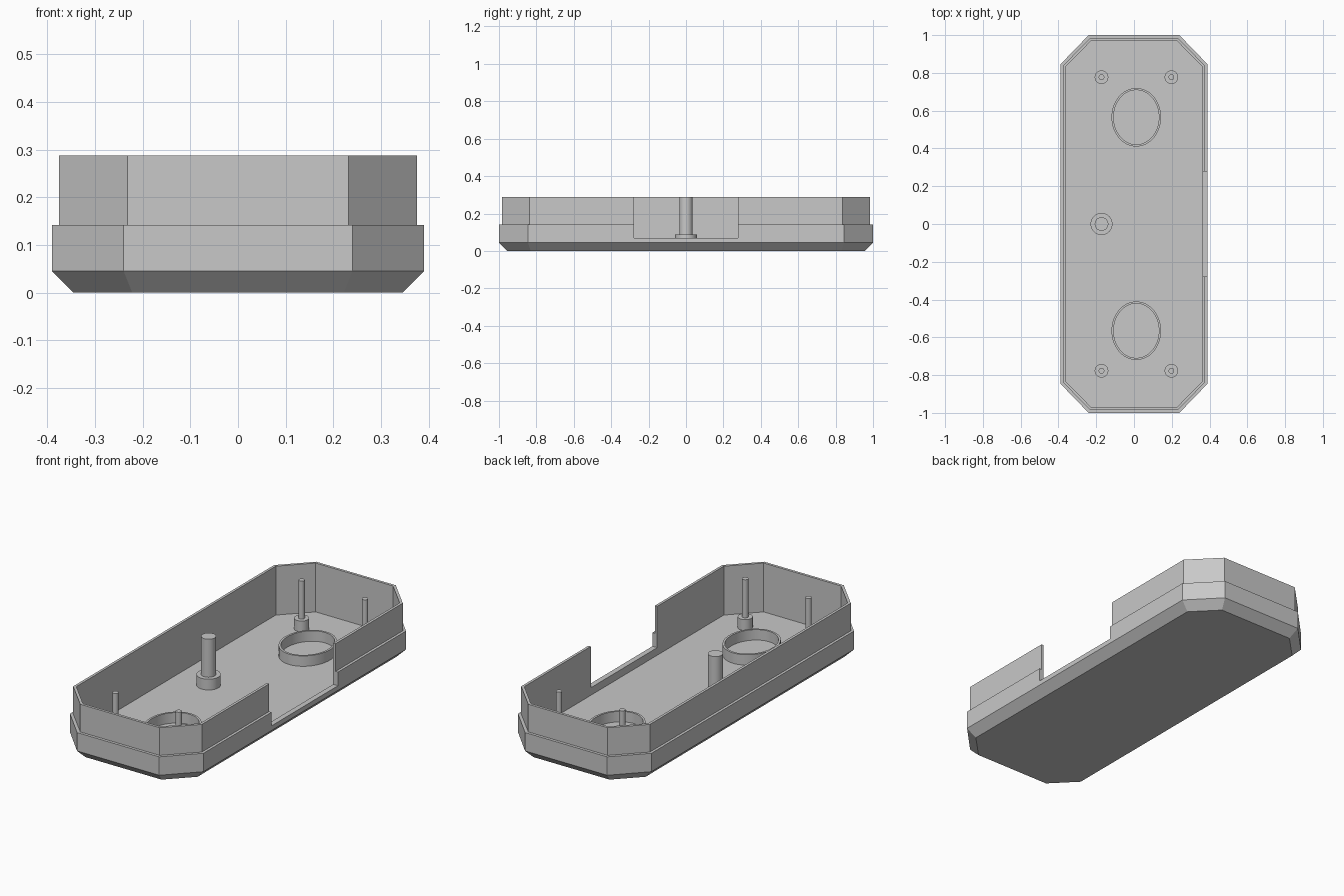
import bpy
import bmesh
import math

cube = bpy.data.objects.get("Cube")
if cube:
    bpy.data.objects.remove(cube, do_unlink=True)

FLOOR, RIM = 0.03, 0.288
grey = bpy.data.materials.new("light_grey")
grey.use_nodes = True
grey.diffuse_color = (0.58, 0.58, 0.58, 1)
grey.node_tree.nodes["Principled BSDF"].inputs["Base Color"].default_value = grey.diffuse_color


def loft(name, rings, closed=False, smooth=False):
    """Skin a stack of equal-length rings, capping the ends or closing the loop."""
    bm = bmesh.new()
    rows = [[bm.verts.new(p) for p in ring] for ring in rings]
    n = len(rows[0])
    pairs = list(zip(rows, rows[1:]))
    if closed:
        pairs.append((rows[-1], rows[0]))
    else:
        bm.faces.new(rows[0])
        bm.faces.new(rows[-1])
    for a, b in pairs:
        for i in range(n):
            j = (i + 1) % n
            bm.faces.new((a[i], a[j], b[j], b[i]))
    bmesh.ops.recalc_face_normals(bm, faces=bm.faces)
    mesh = bpy.data.meshes.new(name)
    bm.to_mesh(mesh)
    bm.free()
    mesh.materials.append(grey)
    obj = bpy.data.objects.new(name, mesh)
    bpy.context.collection.objects.link(obj)
    if smooth:
        bpy.ops.object.select_all(action='DESELECT')
        obj.select_set(True)
        bpy.context.view_layer.objects.active = obj
        bpy.ops.object.shade_smooth_by_angle(angle=math.radians(35))
    return obj


def octagon(hx, hy, cx, cy, z):
    """Rectangle with clipped corners; cx and cy are where the clips begin."""
    quarter = [(hx, cy), (cx, hy)]
    pts = quarter + [(-x, y) for x, y in reversed(quarter)]
    pts += [(-x, -y) for x, y in pts]
    return [(x, y, z) for x, y in pts]


def ellipse(cx, cy, rx, ry, z, n=48):
    return [(cx + rx * math.cos(2 * math.pi * i / n),
             cy + ry * math.sin(2 * math.pi * i / n), z) for i in range(n)]


# Tray shell: chamfered base, stepped wall and hollow inside
bottom = (0.345, 0.955, 0.222, 0.83)
lower = (0.39, 1.0, 0.24, 0.845)
upper = (0.376, 0.985, 0.232, 0.838)
inner = (0.362, 0.971, 0.226, 0.832)
shell = loft("tray_shell", [
    octagon(*bottom, 0), octagon(*lower, 0.045), octagon(*lower, 0.142),
    octagon(*upper, 0.142), octagon(*upper, RIM),
    octagon(*inner, RIM), octagon(*inner, FLOOR)])

# Opening in one long wall
cutter = loft("opening_cutter", [
    [(x, y, z) for x, y in ((0.3, -0.277), (0.5, -0.277), (0.5, 0.277), (0.3, 0.277))]
    for z in (0.07, 0.4)])
cutter.hide_render = True
cutter.hide_set(True)
cut = shell.modifiers.new("opening", 'BOOLEAN')
cut.operation = 'DIFFERENCE'
cut.solver = 'EXACT'
cut.object = cutter
bpy.context.view_layer.objects.active = shell
bpy.ops.object.modifier_apply(modifier=cut.name)
bpy.data.objects.remove(cutter, do_unlink=True)


# Posts standing on collars
def post(name, x, y, collar, radius):
    top = 0.087
    loft(name, [ellipse(x, y, r, r, z) for r, z in (
        (collar, FLOOR), (collar, top), (radius, top), (radius, RIM))], smooth=True)


post("centre_post", -0.172, 0, 0.058, 0.036)
for side, x in (("right", -0.172), ("left", 0.198)):
    for end, y in (("front", -0.777), ("back", 0.777)):
        post(f"{end}_{side}_pin", x, y, 0.036, 0.015)

# Oval collars on the floor
for end, y in (("front", -0.565), ("back", 0.565)):
    loft(f"{end}_oval_ring", [
        ellipse(0.012, y, 0.131 - t, 0.155 - t, z, 64)
        for t, z in ((0, FLOOR), (0, 0.085), (0.011, 0.085), (0.011, FLOOR))],
        closed=True, smooth=True)
